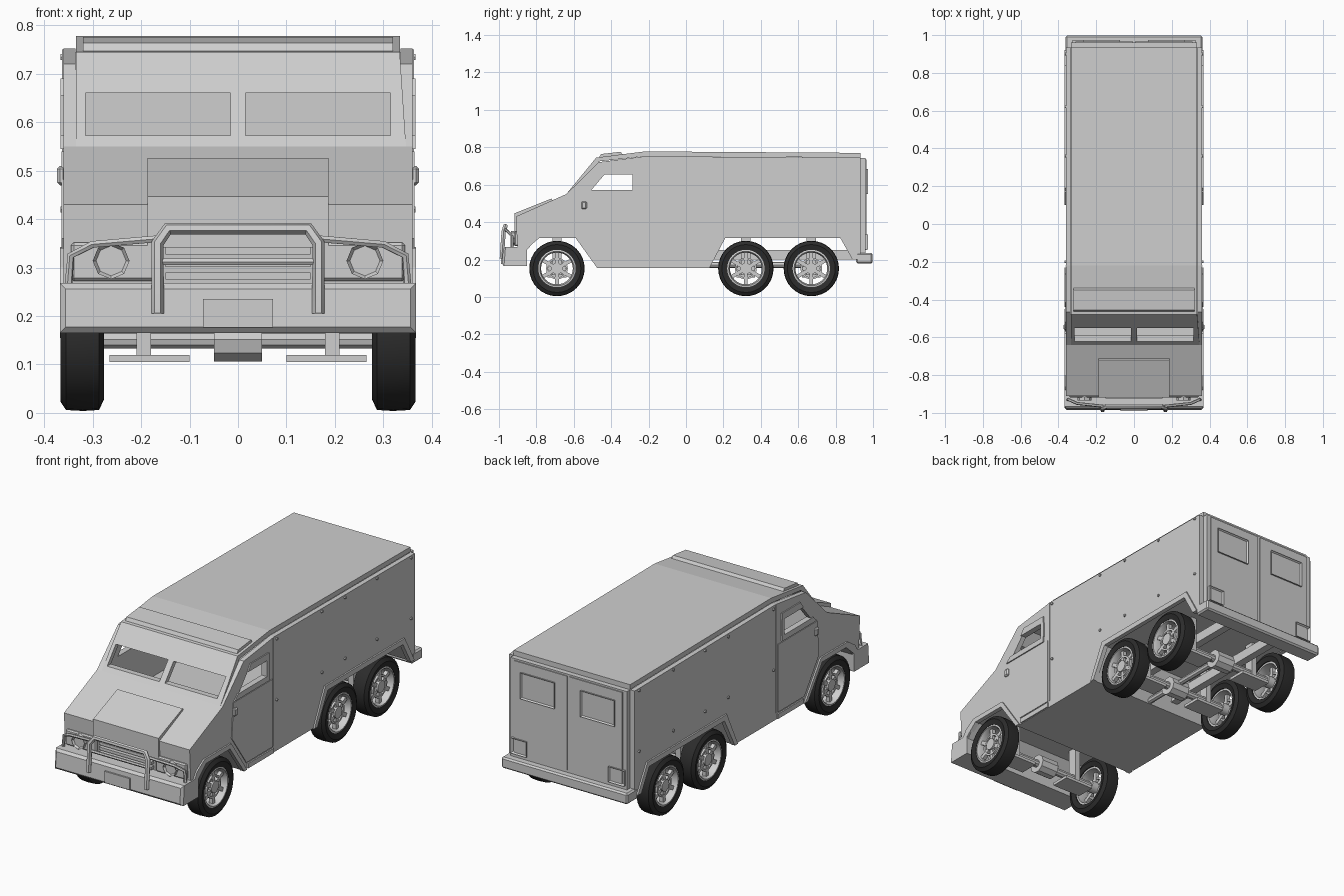
import bpy, bmesh
from math import pi, radians
from mathutils import Matrix, Vector

cube = bpy.data.objects.get("Cube")
if cube:
    bpy.data.objects.remove(cube, do_unlink=True)


def material(name, value):
    m = bpy.data.materials.new(name)
    m.use_nodes = True
    colour = (value, value, value, 1)
    m.diffuse_color = colour
    m.node_tree.nodes["Principled BSDF"].inputs["Base Color"].default_value = colour
    return m


GREY = material("light grey paint", 0.62)
RUBBER = material("black rubber", 0.025)
SIDES = {"right": -1, "left": 1}


def activate(ob):
    bpy.ops.object.select_all(action='DESELECT')
    ob.select_set(True)
    bpy.context.view_layer.objects.active = ob


def finish(name, bm, mat=GREY, smooth=False):
    bmesh.ops.recalc_face_normals(bm, faces=bm.faces[:])
    me = bpy.data.meshes.new(name)
    bm.to_mesh(me)
    bm.free()
    ob = bpy.data.objects.new(name, me)
    bpy.context.collection.objects.link(ob)
    me.materials.append(mat)
    if smooth:
        activate(ob)
        bpy.ops.object.shade_smooth_by_angle(angle=radians(35))
    return ob


def add_box(bm, lo, hi, rot=Matrix()):
    lo, hi = Vector(lo), Vector(hi)
    m = rot @ Matrix.Translation((lo + hi) / 2) @ Matrix.Diagonal((*(hi - lo), 1))
    return bmesh.ops.create_cube(bm, size=1, matrix=m)["verts"]


def box(name, lo, hi, bevel=0):
    bm = bmesh.new()
    add_box(bm, lo, hi)
    if bevel:
        bmesh.ops.bevel(bm, geom=bm.edges[:], offset=bevel, segments=1, affect='EDGES')
    return finish(name, bm)


def add_prism(bm, pts, x0, x1):
    """Side profile of (y, z) points pushed across x."""
    face = bm.faces.new([bm.verts.new((x0, y, z)) for y, z in pts])
    ext = bmesh.ops.extrude_face_region(bm, geom=[face])["geom"]
    bmesh.ops.translate(bm, vec=(x1 - x0, 0, 0),
                        verts=[v for v in ext if isinstance(v, bmesh.types.BMVert)])


def prism(name, pts, x0, x1):
    bm = bmesh.new()
    add_prism(bm, pts, x0, x1)
    return finish(name, bm)


def add_cyl(bm, centre, radius, length, axis='X', seg=16):
    rot = Matrix.Rotation(pi / 2, 4, 'Y' if axis == 'X' else 'X')
    bmesh.ops.create_cone(bm, cap_ends=True, segments=seg, radius1=radius, radius2=radius,
                          depth=length, matrix=Matrix.Translation(centre) @ rot)


def add_lathe(bm, section, seg):
    """Closed (x, radius) section turned about the x axis."""
    vs = [bm.verts.new((x, 0, r)) for x, r in section]
    es = [bm.edges.new((vs[i - 1], vs[i])) for i in range(len(vs))]
    bmesh.ops.spin(bm, geom=vs + es, cent=(0, 0, 0), axis=(1, 0, 0), angle=2 * pi, steps=seg)
    bmesh.ops.remove_doubles(bm, verts=bm.verts[:], dist=0.0005)


def cut(ob, cutter):
    cutter.hide_render = True
    mod = ob.modifiers.new("cut", 'BOOLEAN')
    mod.operation, mod.solver, mod.object = 'DIFFERENCE', 'EXACT', cutter
    activate(ob)
    bpy.ops.object.modifier_apply(modifier=mod.name)
    bpy.data.objects.remove(cutter, do_unlink=True)


# Body shell with wheel arches and chamfered roof, pillar and rear edges
W = 0.36
bm = bmesh.new()
add_prism(bm, [(-.90, .24), (-.91, .43), (-.64, .55), (-.48, .745), (-.22, .778), (.96, .77),
               (.96, .2), (.9, .2), (.83, .32), (.2, .32), (.12, .155), (-.47, .155),
               (-.58, .32), (-.79, .32), (-.86, .24)], -W, W)
edges = []
for e in bm.edges:
    a, b = (v.co for v in e.verts)
    along_side = abs(a.x - b.x) < .01
    rear = min(a.y, b.y) > .95
    if (along_side and min(a.z, b.z) > .5) or (rear and (along_side or min(a.z, b.z) > .7)):
        edges.append(e)
bmesh.ops.bevel(bm, geom=edges, offset=.026, segments=2, affect='EDGES')
body = finish("body_shell", bm)

# Hollow interior and window openings
cut(body, prism("cavity", [(-.60, .36), (-.61, .55), (-.465, .725), (-.22, .752),
                           (.93, .745), (.93, .36)], -.335, .335))
for s in SIDES.values():
    a, b = sorted((s * .016, s * .315))
    cut(body, box("windscreen_cutter", (a, -.8, .573), (b, -.47, .66)))
SIDE_WINDOW = [(-.505, .573), (-.435, .655), (-.285, .655), (-.285, .573)]
cut(body, prism("side_window_cutter", SIDE_WINDOW, -.5, .5))

# Raised bonnet and roof visor
prism("bonnet", [(-.918, .34), (-.918, .447), (-.72, .526), (-.70, .50), (-.88, .34)], -.187, .187)
prism("roof_visor", [(-.465, .745), (-.455, .764), (-.35, .776), (-.33, .75)], -.32, .32)

# Grille slats
for i in range(3):
    z = .275 + i * .026
    box("grille_slat_%d" % (i + 1), (-.15, -.925, z), (.15, -.89, z + .015))

# Front bumper with swept ends, and number plate
bm = bmesh.new()
for v in add_box(bm, (-.368, -.985, .165), (.368, -.85, .268)):
    if v.co.z > .2 and v.co.y < -.9:
        v.co.y += .008
bmesh.ops.bevel(bm, geom=[e for e in bm.edges if all(v.co.y < -.9 for v in e.verts)],
                offset=.012, segments=1, affect='EDGES')
finish("front_bumper", bm)
box("number_plate", (-.072, -.99, .176), (.072, -.982, .235))


# Bull bar
def tube(name, pts, radius):
    cu = bpy.data.curves.new(name, 'CURVE')
    cu.dimensions, cu.bevel_depth, cu.bevel_resolution = '3D', radius, 1
    sp = cu.splines.new('POLY')
    sp.points.add(len(pts) - 1)
    for p, co in zip(sp.points, pts):
        p.co = (*co, 1)
    cu.use_fill_caps = True
    ob = bpy.data.objects.new(name, cu)
    bpy.context.collection.objects.link(ob)
    cu.materials.append(GREY)
    activate(ob)
    bpy.ops.object.convert(target='MESH')
    bpy.ops.object.shade_smooth_by_angle(angle=radians(50))


tube("bull_bar_hoop", [(-.166, -.985, .205), (-.166, -.975, .35), (-.145, -.965, .38),
                       (.145, -.965, .38), (.166, -.975, .35), (.166, -.985, .205)], .013)
tube("bull_bar_crossbar", [(-.166, -.975, .312), (.166, -.975, .312)], .008)

for side, s in SIDES.items():
    def side_prism(part, pts, x0, x1):
        prism(side + "_" + part, pts, s * x0, s * x1)

    def side_box(part, x0, x1, y0, y1, z0, z1, bevel=0):
        a, b = sorted((s * x0, s * x1))
        box(side + "_" + part, (a, y0, z0), (b, y1, z1), bevel)

    # Headlight, its surround and outer guard bar
    side_box("light_panel", .17, .345, -.918, -.89, .272, .352, .006)
    bm = bmesh.new()
    add_cyl(bm, (s * .262, -.92, .314), .038, .03, 'Y', 8)
    outer = min(bm.faces, key=lambda f: f.calc_center_median().y)
    bmesh.ops.inset_region(bm, faces=[outer], thickness=.007, depth=-.01)
    finish(side + "_headlight", bm)
    tube(side + "_lamp_guard", [(s * .16, -.965, .36), (s * .3, -.95, .348),
                                (s * .345, -.93, .325), (s * .35, -.93, .265)], .008)

    # Wheel arch flares and sill step
    side_prism("front_flare", [(-.89, .25), (-.86, .30), (-.80, .34), (-.58, .34), (-.45, .155),
                               (-.475, .155), (-.59, .315), (-.785, .315), (-.86, .25)], .345, .368)
    side_prism("rear_flare", [(.10, .155), (.19, .342), (.84, .342), (.92, .2), (.89, .2),
                              (.825, .315), (.21, .315), (.125, .155)], .345, .368)
    side_box("sill_step", .34, .367, -.44, -.23, .157, .182)

    # Door skin around the window, frame, hinge strip and mirror stub
    side_prism("door_lower", [(-.57, .36), (-.555, .54), (-.235, .54), (-.235, .19), (-.45, .19)],
               .355, .364)
    side_prism("window_sill", [(-.55, .545), (-.52, .573), (-.265, .573), (-.265, .545)], .35, .366)
    side_prism("window_head", [(-.44, .655), (-.415, .69), (-.265, .69), (-.265, .655)], .35, .366)
    side_box("window_post", .35, .366, -.285, -.262, .573, .655)
    side_box("mirror_stub", .355, .374, -.56, -.53, .47, .51, .006)
    side_box("panel_strip", .355, .363, -.226, -.219, .19, .75)

    # Bolts along the side panels
    bm = bmesh.new()
    for z in (.42, .735):
        for y in (-.2, .17, .36, .62, .9):
            add_cyl(bm, (s * W, y, z), .007, .014, 'X', 6)
    finish(side + "_panel_bolts", bm)

    # Rear door, its recessed window and tail lamp
    side_box("rear_door", .006, .31, .955, .965, .25, .735)
    for part, x0, x1, z0, z1 in (("rear_window", .075, .27, .55, .685),
                                 ("tail_lamp", .235, .325, .255, .335)):
        bm = bmesh.new()
        add_box(bm, (min(s * x0, s * x1), .95, z0), (max(s * x0, s * x1), .973, z1))
        back = max(bm.faces, key=lambda f: f.calc_center_median().y)
        bmesh.ops.inset_region(bm, faces=[back], thickness=.012, depth=-.012)
        finish(side + "_" + part, bm)

    # Chassis rail
    side_box("chassis_rail", .12, .16, .12, .94, .2, .25)

# Rear bumper
box("rear_bumper", (-.362, .91, .178), (.362, .998, .235), .008)

# Wheels and axles
CZ = .152
for name, y in (("front", -.69), ("middle", .32), ("rear", .67)):
    for side, s in SIDES.items():
        place = Matrix.Translation((0, y, CZ)) @ Matrix.Diagonal((s, 1, 1, 1))
        bm = bmesh.new()
        add_lathe(bm, [(.285, .1), (.277, .125), (.287, .146), (.32, .148), (.355, .146),
                       (.367, .128), (.36, .1)], 32)
        bm.transform(place)
        finish("%s_%s_tyre" % (side, name), bm, RUBBER, True)
        bm = bmesh.new()
        add_lathe(bm, [(.29, .101), (.358, .101), (.36, .092), (.34, .085), (.29, .09)], 32)
        add_lathe(bm, [(.328, .058), (.346, .058), (.346, .048), (.328, .048)], 24)
        add_cyl(bm, (.32, 0, 0), .03, .065)
        for k in range(6):
            add_box(bm, (.325, -.010, .02), (.345, .010, .09), Matrix.Rotation(k * pi / 3, 4, 'X'))
        bm.transform(place)
        finish("%s_%s_rim" % (side, name), bm, GREY, True)
    bm = bmesh.new()
    add_cyl(bm, (0, y, CZ), .02, .6, 'X', 10)
    add_cyl(bm, (0, y, CZ), .048, .1, 'X', 10)
    for s in SIDES.values():
        a, b = sorted((s * .1, s * .265))
        add_box(bm, (a, y - .05, .105), (b, y + .05, .12))
        a, b = sorted((s * .18, s * .21))
        add_box(bm, (a, y - .025, .11), (b, y + .025, .33))
    finish(name + "_axle", bm)

# Drive shaft linking the rear axles
bm = bmesh.new()
add_cyl(bm, (0, .4, CZ + .02), .016, .56, 'Y', 8)
finish("drive_shaft", bm)
